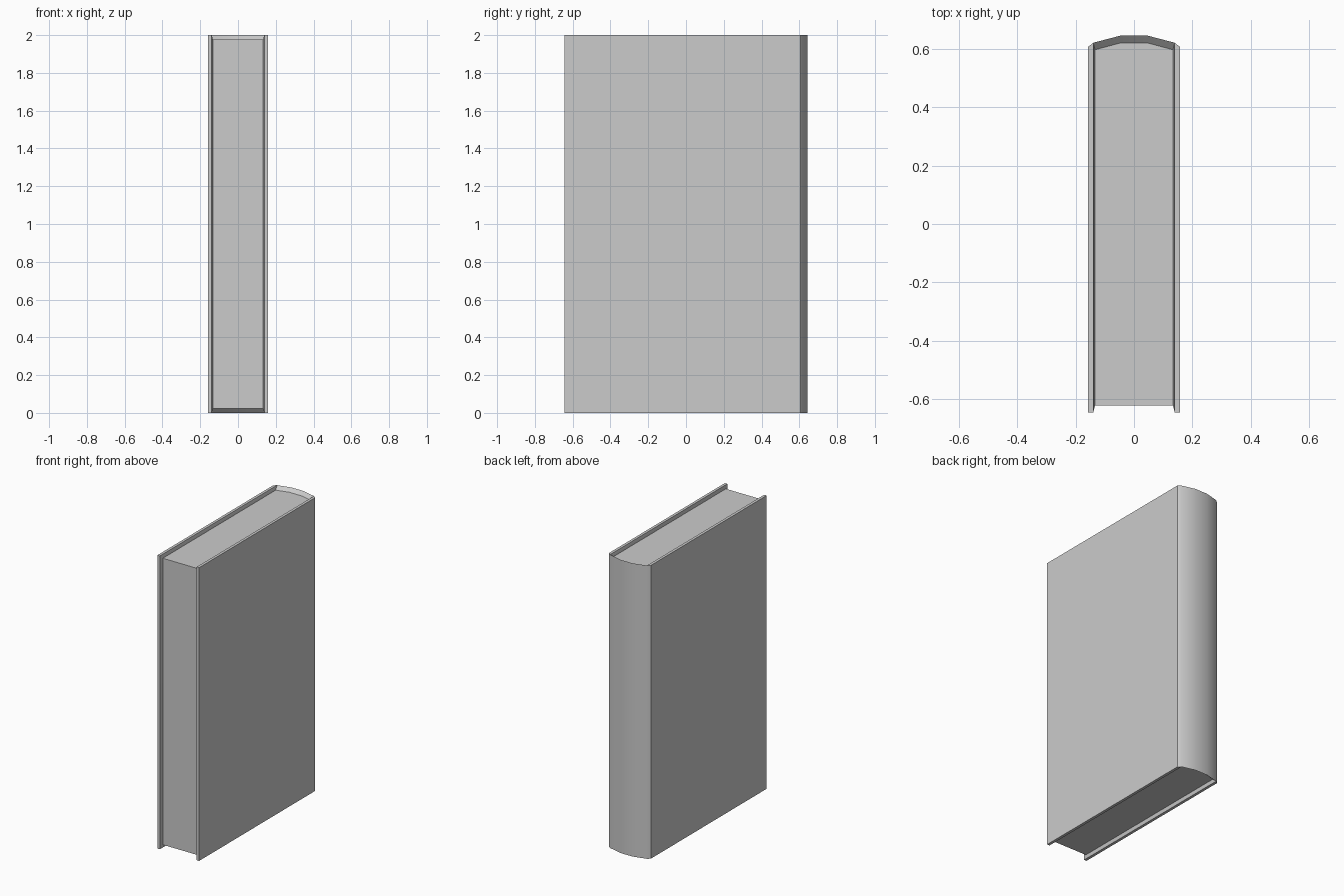
import bpy, bmesh, math

if "Cube" in bpy.data.objects:
    bpy.data.objects.remove(bpy.data.objects["Cube"])

H = 2.0      # book height
D = 0.023    # depth of the recess above and below the pages


def mirrored(half):
    """Complete a left half profile with its mirror image."""
    return half + [(-x, y) for x, y in reversed(half)]


def build(name, polygons):
    """Make an object from coordinate polygons, sharing equal vertices."""
    bm = bmesh.new()
    verts = {}
    for poly in polygons:
        face = []
        for co in poly:
            key = tuple(round(c, 4) for c in co)
            if key not in verts:
                verts[key] = bm.verts.new(key)
            if verts[key] not in face:
                face.append(verts[key])
        if len(face) > 2:
            bm.faces.new(face)
    bmesh.ops.recalc_face_normals(bm, faces=bm.faces)
    mesh = bpy.data.meshes.new(name)
    bm.to_mesh(mesh)
    bm.free()
    obj = bpy.data.objects.new(name, mesh)
    bpy.context.collection.objects.link(obj)
    return obj


# Plan profiles, from the front of one board round the spine to the other
outer = mirrored([(-.158, -.644), (-.158, .605), (-.139, .620), (-.047, .644)])
rim = mirrored([(-.139, -.644), (-.139, .620), (-.139, .620), (-.047, .644)])
inner = mirrored([(-.133, -.620), (-.133, .596), (-.133, .596), (-.047, .619)])

# Cover: two boards and a rounded spine, with bevelled inner lips
sections = [[(*o, 0), (*o, H), (*r, H), (*p, H - D), (*p, D), (*r, 0)]
            for o, r, p in zip(outer, rim, inner)]
faces = []
for a, b in zip(sections, sections[1:]):
    for i in range(6):
        j = (i + 1) % 6
        faces.append([a[i], a[j], b[j], b[i]])
for s in (sections[0], sections[-1]):
    faces += [[s[0], s[1], s[2], s[5]], [s[5], s[2], s[3], s[4]]]
cover = build("cover", faces)
bpy.context.view_layer.objects.active = cover
cover.select_set(True)
bpy.ops.object.shade_smooth_by_angle(angle=math.radians(30))

# Page block: fills the inside of the cover
low = [(*p, D) for p in dict.fromkeys(inner)]
high = [(*p, H - D) for p in dict.fromkeys(inner)]
n = len(low)
build("pages", [low, high] + [[low[i], low[(i + 1) % n], high[(i + 1) % n], high[i]]
                              for i in range(n)])
